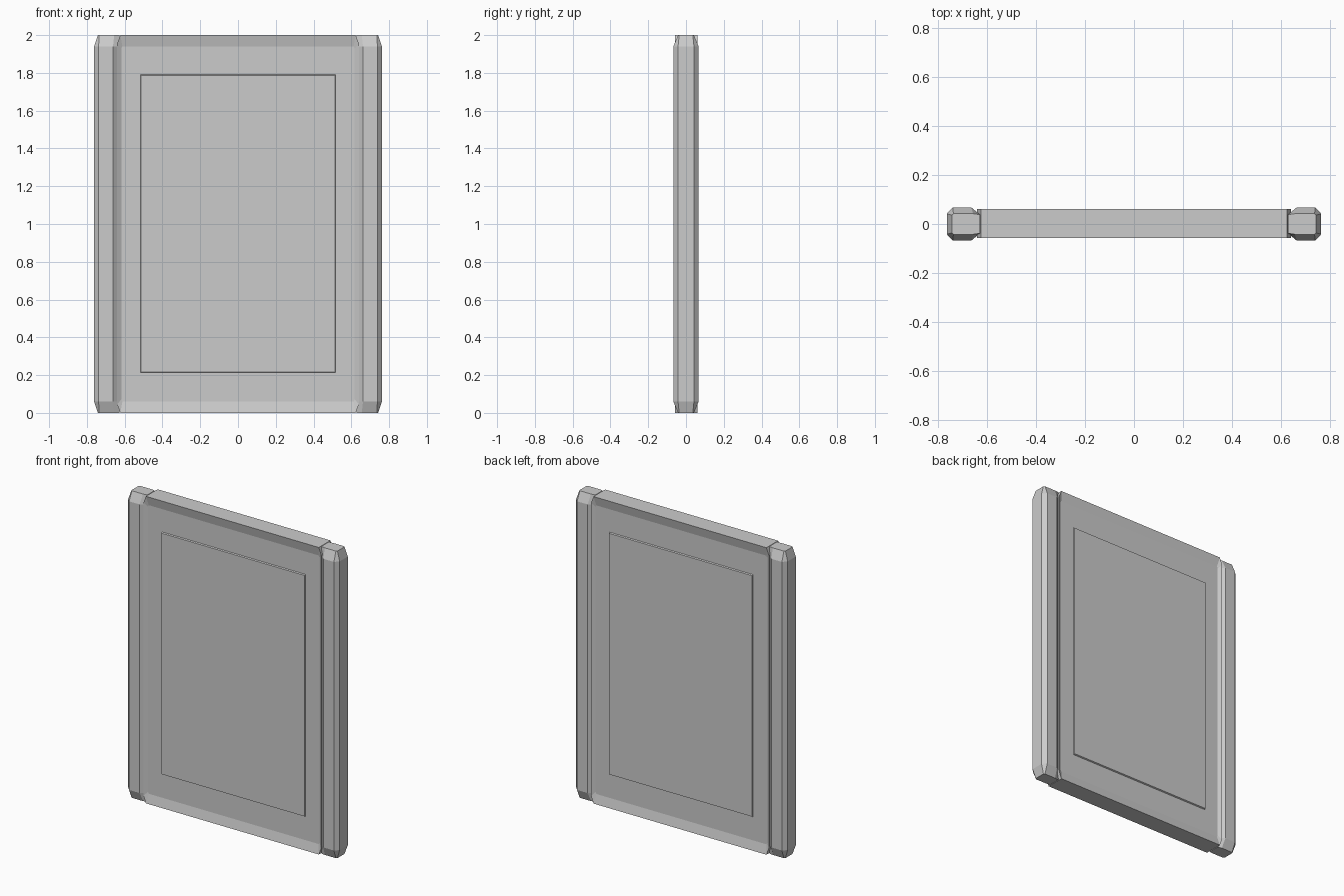
import bpy, bmesh

if "Cube" in bpy.data.objects:
    bpy.data.objects.remove(bpy.data.objects["Cube"])


def loft(name, rings):
    """Skin a list of equal-length point rings and cap both ends."""
    bm = bmesh.new()
    loops = [[bm.verts.new(p) for p in ring] for ring in rings]
    n = len(loops[0])
    for a, b in zip(loops, loops[1:]):
        for i in range(n):
            j = (i + 1) % n
            bm.faces.new((a[i], a[j], b[j], b[i]))
    bm.faces.new(loops[0])
    bm.faces.new(loops[-1])
    bmesh.ops.recalc_face_normals(bm, faces=bm.faces)
    mesh = bpy.data.meshes.new(name)
    bm.to_mesh(mesh)
    bm.free()
    obj = bpy.data.objects.new(name, mesh)
    bpy.context.collection.objects.link(obj)
    return obj


def panel_ring(y, hx, z0, z1, cx, cz):
    """Rectangle in the xz plane with clipped corners."""
    return [(-hx + cx, y, z0), (hx - cx, y, z0), (hx, y, z0 + cz), (hx, y, z1 - cz),
            (hx - cx, y, z1), (-hx + cx, y, z1), (-hx, y, z1 - cz), (-hx, y, z0 + cz)]


# Door slab: outer lip sloping into a shallow recess on both faces
front, back, recess = -0.058, 0.062, 0.014
loft("door_slab", [
    panel_ring(front + recess, 0.618, 0.06, 1.94, 0.006, 0.012),
    panel_ring(front, 0.64, 0, 2, 0.017, 0.045),
    panel_ring(back, 0.64, 0, 2, 0.017, 0.045),
    panel_ring(back - recess, 0.618, 0.06, 1.94, 0.006, 0.012),
])

# Raised plates in the middle of each face
for name, y, out in (("front_plate", front + recess, -1), ("back_plate", back - recess, 1)):
    loft(name, [
        [(x, y + d * out, z) for x, z in
         ((-w, 1.002 - h), (w, 1.002 - h), (w, 1.002 + h), (-w, 1.002 + h))]
        for d, w, h in ((-0.01, 0.517, 0.789), (0, 0.517, 0.789), (0.008, 0.514, 0.785))
    ])

# Chamfered side posts, tapered at both ends
body = [(0.762, 0.042), (0.738, 0.067), (0.662, 0.067), (0.634, 0.044)]
tip = [(0.742, 0.036), (0.735, 0.042), (0.655, 0.042), (0.627, 0.038)]


def post_ring(half, side, z):
    outline = half + [(x, -y) for x, y in reversed(half)]
    return [(side * x, y, z) for x, y in outline]


for name, side in (("left_post", -1), ("right_post", 1)):
    loft(name, [post_ring(h, side, z)
                for h, z in ((tip, 0), (body, 0.06), (body, 1.94), (tip, 2))])
